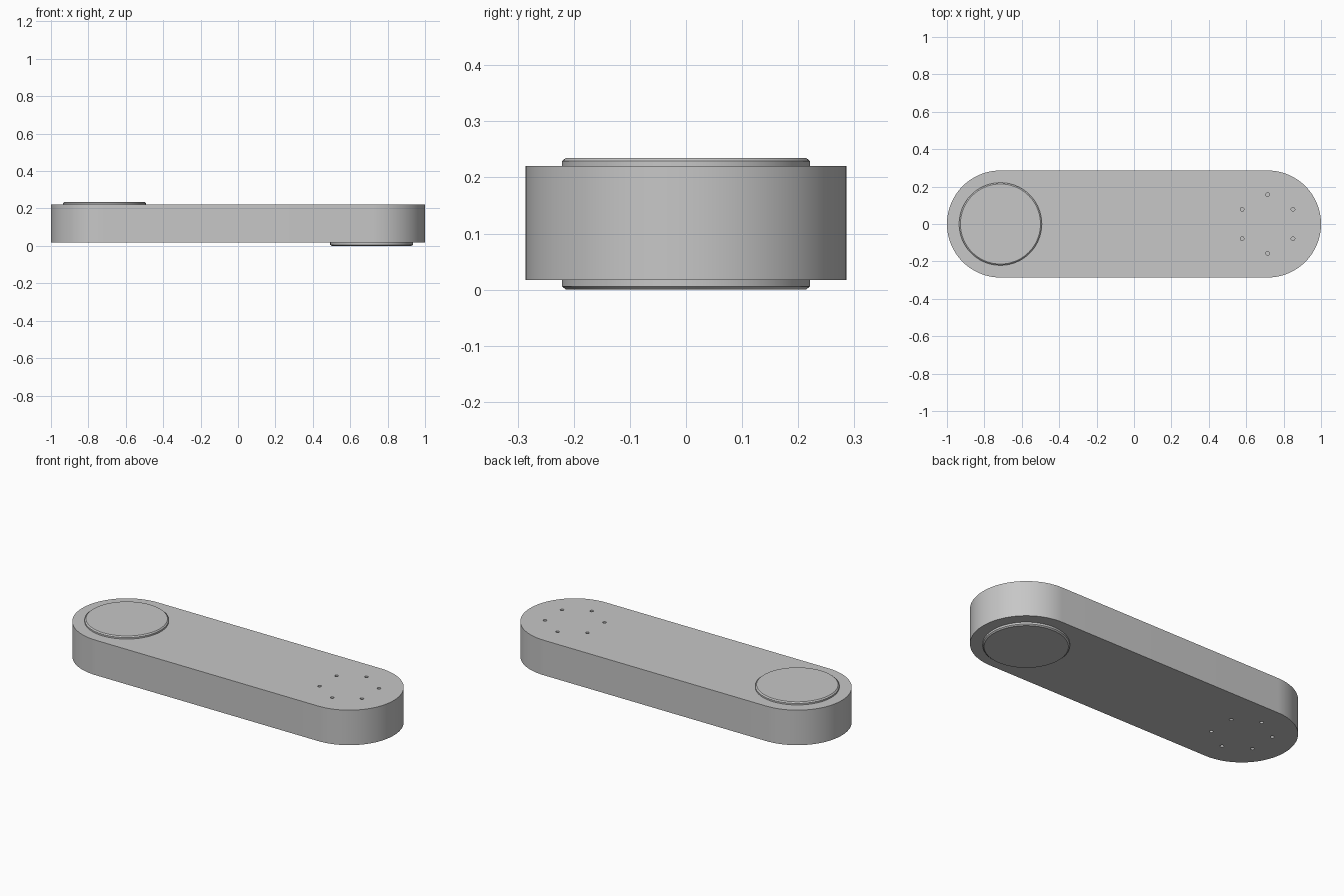
import bpy, bmesh
from math import pi, cos, sin, radians

cube = bpy.data.objects.get("Cube")
if cube:
    bpy.data.objects.remove(cube, do_unlink=True)

END_X, END_R = 0.714, 0.286      # centres and radius of the rounded ends
Z0, Z1 = 0.017, 0.22             # underside and top of the body
HOLE_R, HOLE_DEPTH = 0.01, 0.018

grey = bpy.data.materials.new("light_grey")
grey.use_nodes = True
grey.diffuse_color = (0.57, 0.57, 0.57, 1)
bsdf = grey.node_tree.nodes["Principled BSDF"]
bsdf.inputs["Base Color"].default_value = (0.57, 0.57, 0.57, 1)


def finish(bm, name):
    bmesh.ops.recalc_face_normals(bm, faces=bm.faces)
    mesh = bpy.data.meshes.new(name)
    bm.to_mesh(mesh)
    bm.free()
    mesh.materials.append(grey)
    obj = bpy.data.objects.new(name, mesh)
    bpy.context.collection.objects.link(obj)
    return obj


def smooth(obj):
    bpy.ops.object.select_all(action='DESELECT')
    obj.select_set(True)
    bpy.context.view_layer.objects.active = obj
    bpy.ops.object.shade_smooth_by_angle(angle=radians(30))


def lathe(name, x, profile, segments=96):
    """Closed solid of revolution from (radius, z) rings."""
    bm = bmesh.new()
    rings = [[bm.verts.new((x + r * cos(2 * pi * i / segments),
                            r * sin(2 * pi * i / segments), z))
              for i in range(segments)] for r, z in profile]
    for a, b in zip(rings, rings[1:]):
        for i in range(segments):
            j = (i + 1) % segments
            bm.faces.new((a[i], a[j], b[j], b[i]))
    bm.faces.new(rings[0])
    bm.faces.new(rings[-1])
    return finish(bm, name)


# Link body: a slot outline extruded upward
bm = bmesh.new()
steps = 48
outline = []
for side, start in ((1, -pi / 2), (-1, pi / 2)):
    for i in range(steps + 1):
        a = start + pi * i / steps
        outline.append(bm.verts.new((side * END_X + END_R * cos(a), END_R * sin(a), Z0)))
base = bm.faces.new(outline)
top = bmesh.ops.extrude_face_region(bm, geom=[base], use_keep_orig=True)
bmesh.ops.translate(bm, vec=(0, 0, Z1 - Z0),
                    verts=[g for g in top["geom"] if isinstance(g, bmesh.types.BMVert)])
body = finish(bm, "link_body")

# Blind screw holes: top of the left end, underside of the right end
for label, side, face_z in (("top", 1, Z1), ("bottom", -1, Z0)):
    for k in range(6):
        a = pi / 6 + k * pi / 3
        bpy.ops.mesh.primitive_cylinder_add(
            vertices=24, radius=HOLE_R, depth=2 * HOLE_DEPTH,
            location=(side * END_X + 0.157 * cos(a), 0.157 * sin(a), face_z))
        cutter = bpy.context.object
        cutter.name = f"{label}_hole_cutter_{k + 1}"
        cutter.data.materials.append(grey)
        cut = body.modifiers.new(cutter.name, 'BOOLEAN')
        cut.operation, cut.solver, cut.object = 'DIFFERENCE', 'EXACT', cutter

# Bake the holes into the body, then drop the cutters
bpy.context.view_layer.update()
graph = bpy.context.evaluated_depsgraph_get()
drilled = bpy.data.meshes.new_from_object(body.evaluated_get(graph))
cutters = [m.object for m in body.modifiers]
body.modifiers.clear()
body.data = drilled
for cutter in cutters:
    bpy.data.objects.remove(cutter, do_unlink=True)
smooth(body)

# Chamfered joint discs: above the right end, below the left end
smooth(lathe("top_joint_disc", -END_X,
             [(0.221, Z1 - 0.01), (0.221, 0.229), (0.214, 0.235)]))
smooth(lathe("bottom_joint_disc", END_X,
             [(0.221, Z0 + 0.01), (0.221, 0.006), (0.214, 0)]))
